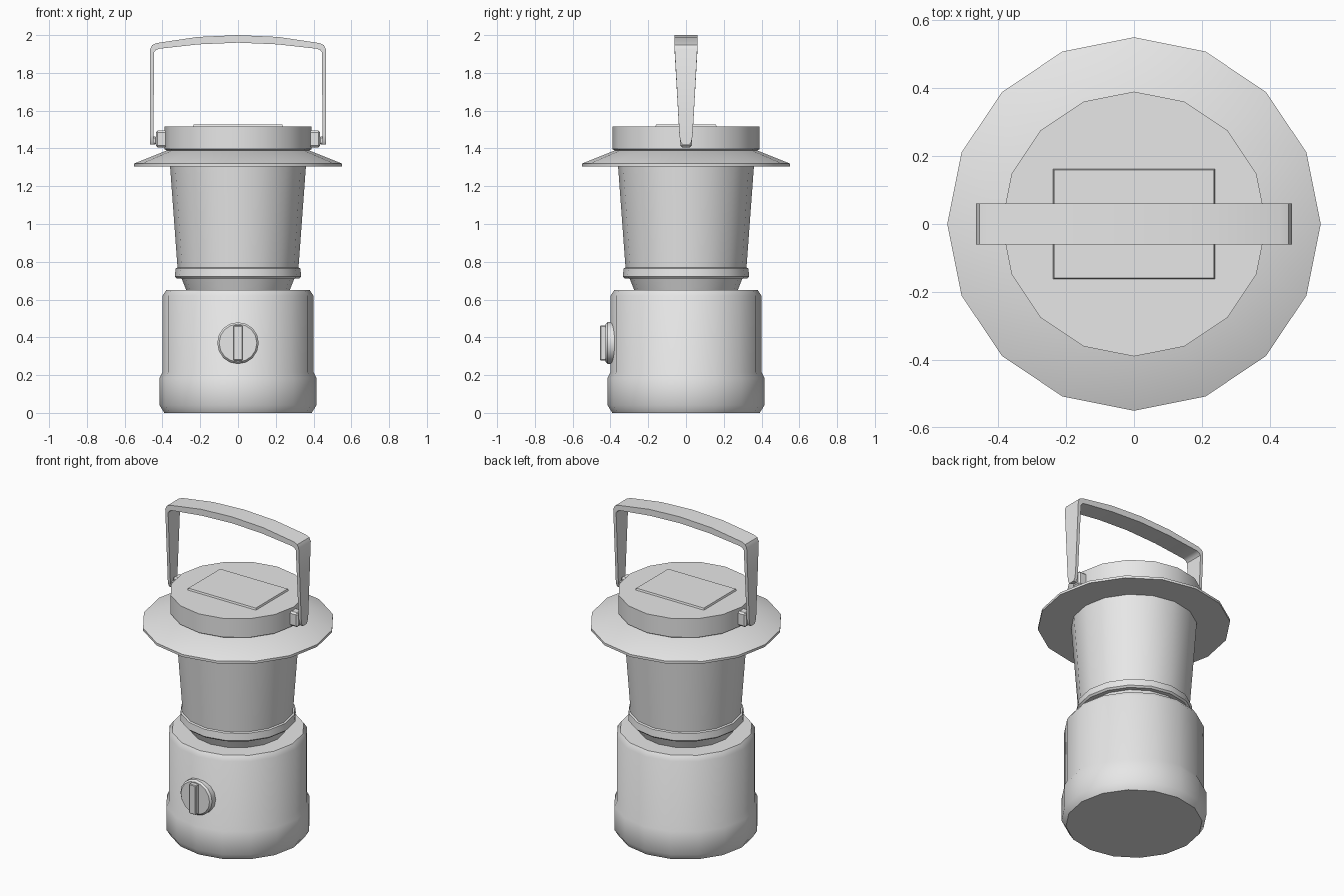
import bpy, bmesh, math
from mathutils import Matrix, Vector

cube = bpy.data.objects.get("Cube")
if cube:
    bpy.data.objects.remove(cube, do_unlink=True)

SIDES = 16
grey = bpy.data.materials.new("plain_grey")
grey.use_nodes = True
grey.diffuse_color = (0.8, 0.8, 0.8, 1)
grey.node_tree.nodes["Principled BSDF"].inputs["Base Color"].default_value = (0.8, 0.8, 0.8, 1)


def finish(name, bm, smooth=35):
    """Turn a bmesh into a named, shaded object."""
    bmesh.ops.recalc_face_normals(bm, faces=bm.faces)
    mesh = bpy.data.meshes.new(name)
    bm.to_mesh(mesh)
    bm.free()
    mesh.materials.append(grey)
    obj = bpy.data.objects.new(name, mesh)
    bpy.context.collection.objects.link(obj)
    bpy.ops.object.select_all(action='DESELECT')
    obj.select_set(True)
    bpy.context.view_layer.objects.active = obj
    bpy.ops.object.shade_smooth_by_angle(angle=math.radians(smooth))
    return obj


def loft(bm, rings):
    """Skin closed rings of points and cap both ends."""
    loops = [[bm.verts.new(p) for p in ring] for ring in rings]
    for a, b in zip(loops, loops[1:]):
        for i in range(len(a)):
            j = (i + 1) % len(a)
            bm.faces.new((a[i], a[j], b[j], b[i]))
    bm.faces.new(loops[0])
    bm.faces.new(loops[-1])


def lathe(name, profile, smooth=35, matrix=Matrix()):
    """Spin (radius, height) pairs about z."""
    bm = bmesh.new()
    turns = [math.tau * i / SIDES for i in range(SIDES)]
    loft(bm, [[Vector((r * math.cos(t), r * math.sin(t), z)) for t in turns]
              for r, z in profile])
    bm.transform(matrix)
    return finish(name, bm, smooth)


def box(name, centre, size, bevel=0.0):
    bm = bmesh.new()
    bmesh.ops.create_cube(bm, size=1)
    bm.transform(Matrix.Translation(centre) @ Matrix.Diagonal((*size, 1)))
    if bevel:
        bmesh.ops.bevel(bm, geom=bm.edges[:], offset=bevel, segments=1, affect='EDGES')
    return finish(name, bm)


# Turned body, from the ground up
lathe("base", [(.39, 0), (.415, .04), (.415, .185), (.4, .215),
               (.4, .62), (.38, .65)], smooth=50)
lathe("neck", [(.27, .64), (.3, .715)])
lathe("lower_ring", [(.325, .712), (.335, .722), (.33, .765), (.32, .77)])
lathe("lamp_glass", [(.32, .765), (.36, 1.31)])
lathe("shade", [(.55, 1.305), (.55, 1.32), (.37, 1.392)])
lathe("cap", [(.37, 1.385), (.39, 1.397), (.39, 1.515)])

# Solar panel on the cap
bm = bmesh.new()
loft(bm, [[(sx * w, sy * d, z) for sx, sy in ((-1, -1), (1, -1), (1, 1), (-1, 1))]
          for w, d, z in ((.24, .164, 1.51), (.235, .159, 1.526))])
finish("solar_panel", bm)

# Rotary switch on the front
to_front = Matrix.Translation((0, 0, .37)) @ Matrix.Rotation(math.pi / 2, 4, 'X')
lathe("switch_dial", [(.11, .37), (.11, .415), (.1, .426)], matrix=to_front)
box("switch_grip", (0, -.435, .37), (.048, .04, .185), .004)

# Handle lugs and pins
for side, label in ((1, "left"), (-1, "right")):
    box(label + "_handle_lug", (side * .405, 0, 1.45), (.06, .062, .09), .01)
    box(label + "_handle_pin", (side * .445, 0, 1.442), (.03, .036, .04), .006)

# Handle strap: outer x, outer z, inner x, inner z, half width
half = [(.465, 1.42, .447, 1.42, .018), (.465, 1.435, .447, 1.435, .029),
        (.465, 1.47, .447, 1.47, .035), (.465, 1.925, .445, 1.908, .06),
        (.455, 1.947, .434, 1.922, .06), (.43, 1.958, .415, 1.928, .06),
        (.215, 1.99, .21, 1.951, .06)]
sections = half + [(0, 2, 0, 1.96, .06)] + [
    (-ox, oz, -ix, iz, w) for ox, oz, ix, iz, w in reversed(half)]
bm = bmesh.new()
loft(bm, [[(ox, -w, oz), (ox, w, oz), (ix, w, iz), (ix, -w, iz)]
          for ox, oz, ix, iz, w in sections])
finish("handle", bm)
